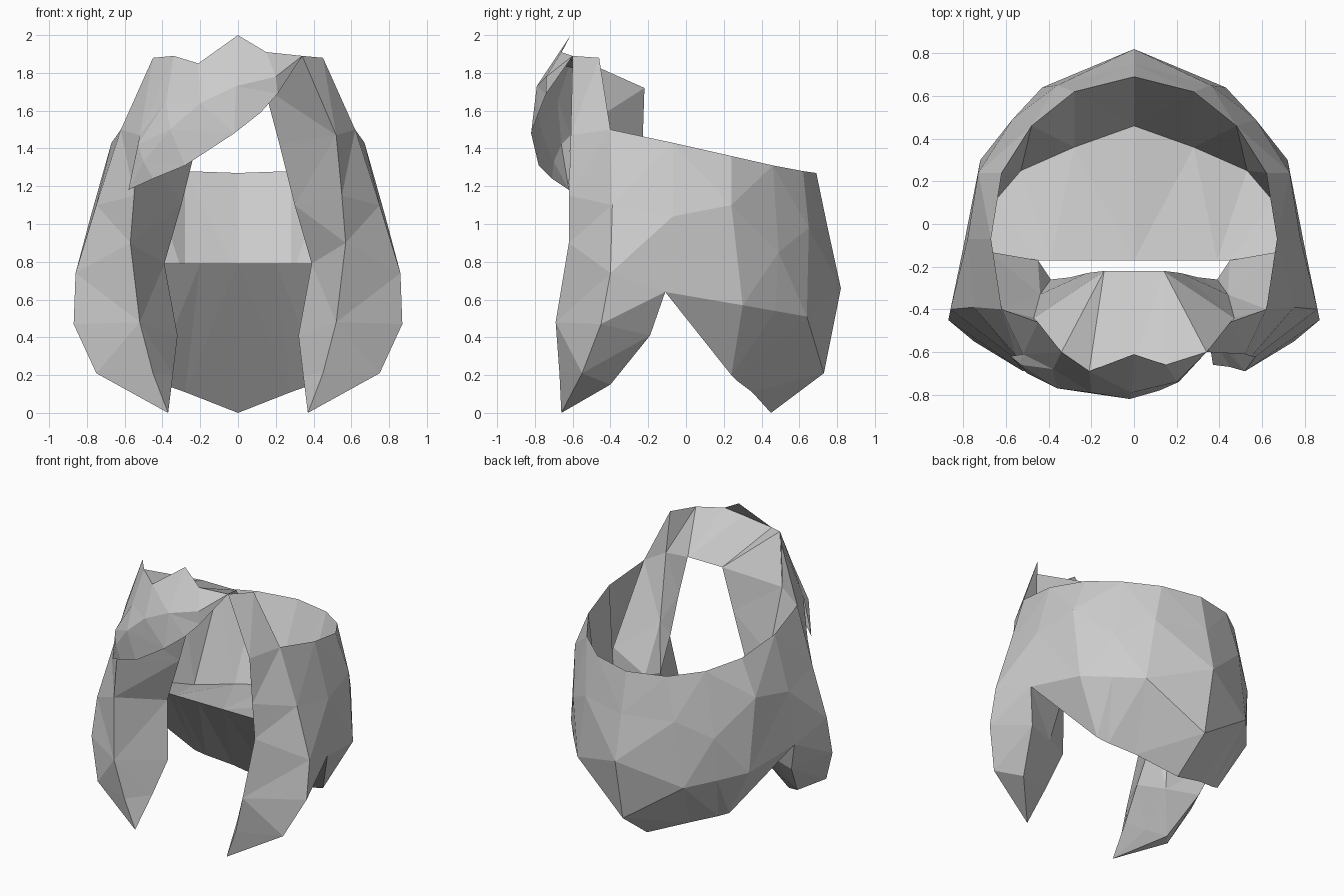
import bpy, bmesh


def loft(name, rows, closed=False, mirror=True):
    """Skin a sheet of flat triangles between successive rows of points."""
    bm = bmesh.new()
    grid = [[bm.verts.new(p) for p in row] for row in rows]
    n = len(rows[0])
    for a, b in zip(grid, grid[1:]):
        for i in range(n if closed else n - 1):
            j = (i + 1) % n
            bm.faces.new((a[i], a[j], b[j], b[i]))
    bmesh.ops.remove_doubles(bm, verts=bm.verts, dist=0.001)
    bmesh.ops.triangulate(bm, faces=bm.faces)
    bmesh.ops.recalc_face_normals(bm, faces=bm.faces)
    mesh = bpy.data.meshes.new(name)
    bm.to_mesh(mesh)
    bm.free()
    ob = bpy.data.objects.new(name, mesh)
    bpy.context.collection.objects.link(ob)
    if mirror:
        ob.modifiers.new("mirror", 'MIRROR')
    return ob


# Back hair: outer shell from the rim down to the pointed hem
rim = [(0, .69, 1.27), (.28, .62, 1.28), (.48, .46, 1.31),
       (.62, .24, 1.36), (.67, -.07, 1.43), (.62, -.4, 1.5)]
upper = [(0, .75, .98), (.36, .65, .98), (.57, .49, .85),
         (.73, .24, 1.1), (.78, -.07, 1.04), (.75, -.39, 1.1)]
lower = [(0, .82, .66), (.43, .64, .51), (.58, .47, .54),
         (.72, .3, .57), (.8, -.11, .64), (.86, -.4, .74)]
skirt = [(0, .73, .21)] + lower[1:5]
hem = [(0, .45, 0), (.28, .35, .11), (.45, .27, .17), (.52, .24, .2), (.8, -.11, .64)]
loft("back_hair_shell", [rim, upper, lower])
loft("back_hair_nape", [lower[:2], skirt[:2]])
loft("back_hair_skirt", [skirt, hem])

# Inside of the back hair: inner wall, floor and sloping underside
wall = [(0, .46, .73), (.28, .36, .7), (.53, .25, .67), (.65, .11, .71), (.68, -.13, .79)]
edge = [(0, -.17, .79), (.2, -.17, .79), (.39, -.17, .79), (.45, -.17, .79), (.68, -.13, .79)]
loft("inner_wall", [rim[:5], wall])
loft("inner_floor", [wall, edge])
loft("underside", [edge[:4] + hem[-1:], hem])

# Side locks: sections of front edge, outer edge, back edge, crease, inner edge
root, tip = (.34, -.6, 1.89), (.37, -.66, 0)
loft("side_lock", [
    [root, (.45, -.46, 1.88), (.45, -.46, 1.88), root, (.14, -.22, 1.72)],
    [(.52, -.61, 1.47), (.62, -.4, 1.5), (.62, -.4, 1.5), (.47, -.44, 1.58), (.22, -.23, 1.42)],
    [(.55, -.62, 1.15), (.75, -.39, 1.1), (.68, -.13, .95), (.44, -.33, 1.12), (.3, -.25, 1.1)],
    [(.57, -.62, .9), (.86, -.4, .74), (.8, -.11, .64), (.45, -.17, .79), (.39, -.26, .79)],
    [(.52, -.69, .48), (.87, -.45, .47), (.72, -.19, .41), (.5, -.27, .41), (.32, -.35, .41)],
    [(.45, -.67, .21), (.75, -.55, .21), (.62, -.4, .15), (.48, -.45, .17), (.345, -.5, .2)],
    [tip] * 5], closed=True)

# Swept fringe: top edge, middle line and lower edge
end = (-.58, -.62, 1.18)
top = [root, (.15, -.66, 1.91), (0, -.61, 2), (-.21, -.69, 1.85),
       (-.38, -.68, 1.65), (-.53, -.66, 1.42), end]
middle = [root, (.2, -.74, 1.78), (-.01, -.79, 1.73), (-.2, -.79, 1.64),
          (-.36, -.77, 1.5), (-.5, -.7, 1.33), end]
bottom = [root, (.21, -.74, 1.69), (.12, -.78, 1.59), (-.02, -.82, 1.48),
          (-.28, -.78, 1.31), (-.45, -.71, 1.24), end]
loft("fringe", [top, middle, bottom], mirror=False)

# Panel joining the fringe to the front edge of the left lock
corner = (-.34, -.6, 1.89)
loft("fringe_side", [top[3:], [corner, (-.43, -.605, 1.68), (-.52, -.61, 1.47), end]],
     mirror=False)

# Crown piece sloping back behind the fringe
loft("crown", [[root, top[1], (0, -.67, 1.89), top[3], corner],
               [(.14, -.22, 1.72), (.14, -.22, 1.72), (0, -.22, 1.72),
                (-.14, -.22, 1.72), (-.14, -.22, 1.72)]], mirror=False)
